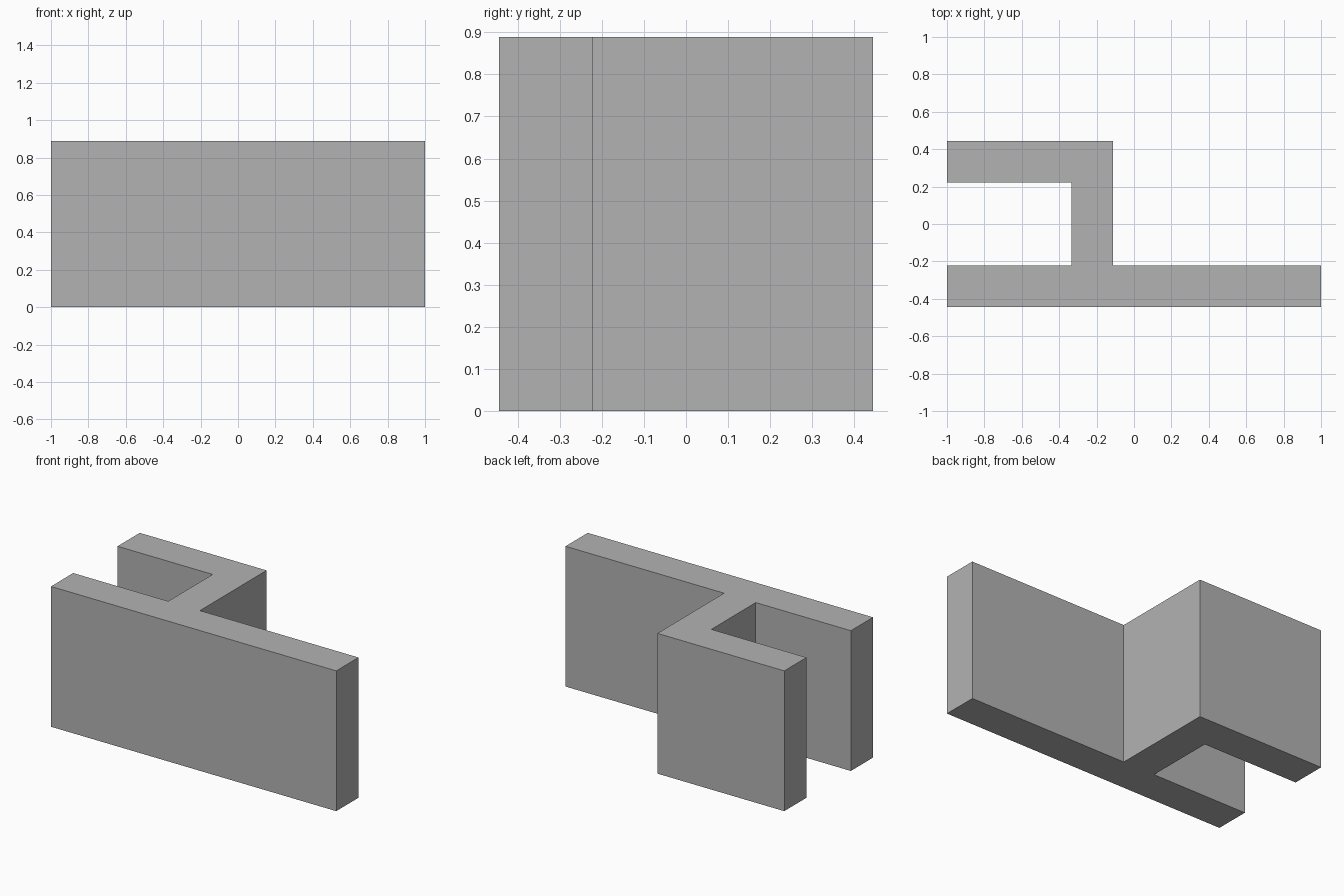
import bpy
import bmesh

cube = bpy.data.objects.get("Cube")
if cube:
    bpy.data.objects.remove(cube, do_unlink=True)

U = 2 / 9          # wall thickness, the module of the whole section
HEIGHT = 4 * U

grey = bpy.data.materials.new("plain grey")
grey.use_nodes = True
colour = (0.45, 0.45, 0.45, 1)
grey.diffuse_color = colour
grey.node_tree.nodes["Principled BSDF"].inputs["Base Color"].default_value = colour


def extrude_profile(name, points, height, material):
    """Solid prism standing on z = 0 from a counter-clockwise outline."""
    bm = bmesh.new()
    base = bm.faces.new([bm.verts.new((x, y, 0)) for x, y in points])
    top = bmesh.ops.extrude_face_region(bm, geom=[base], use_keep_orig=True)
    verts = [g for g in top["geom"] if isinstance(g, bmesh.types.BMVert)]
    bmesh.ops.translate(bm, vec=(0, 0, height), verts=verts)
    bmesh.ops.recalc_face_normals(bm, faces=bm.faces)
    mesh = bpy.data.meshes.new(name)
    bm.to_mesh(mesh)
    bm.free()
    mesh.materials.append(material)
    obj = bpy.data.objects.new(name, mesh)
    bpy.context.collection.objects.link(obj)
    return obj


# Long front wall, web and hooked rear flange as one continuous section
left, right = -1, 1
web_in, web_out = -1.5 * U, -0.5 * U
outline = [
    (left, -2 * U), (right, -2 * U), (right, -U), (web_out, -U),
    (web_out, 2 * U), (left, 2 * U), (left, U), (web_in, U),
    (web_in, -U), (left, -U),
]
extrude_profile("channel_section", outline, HEIGHT, grey)
